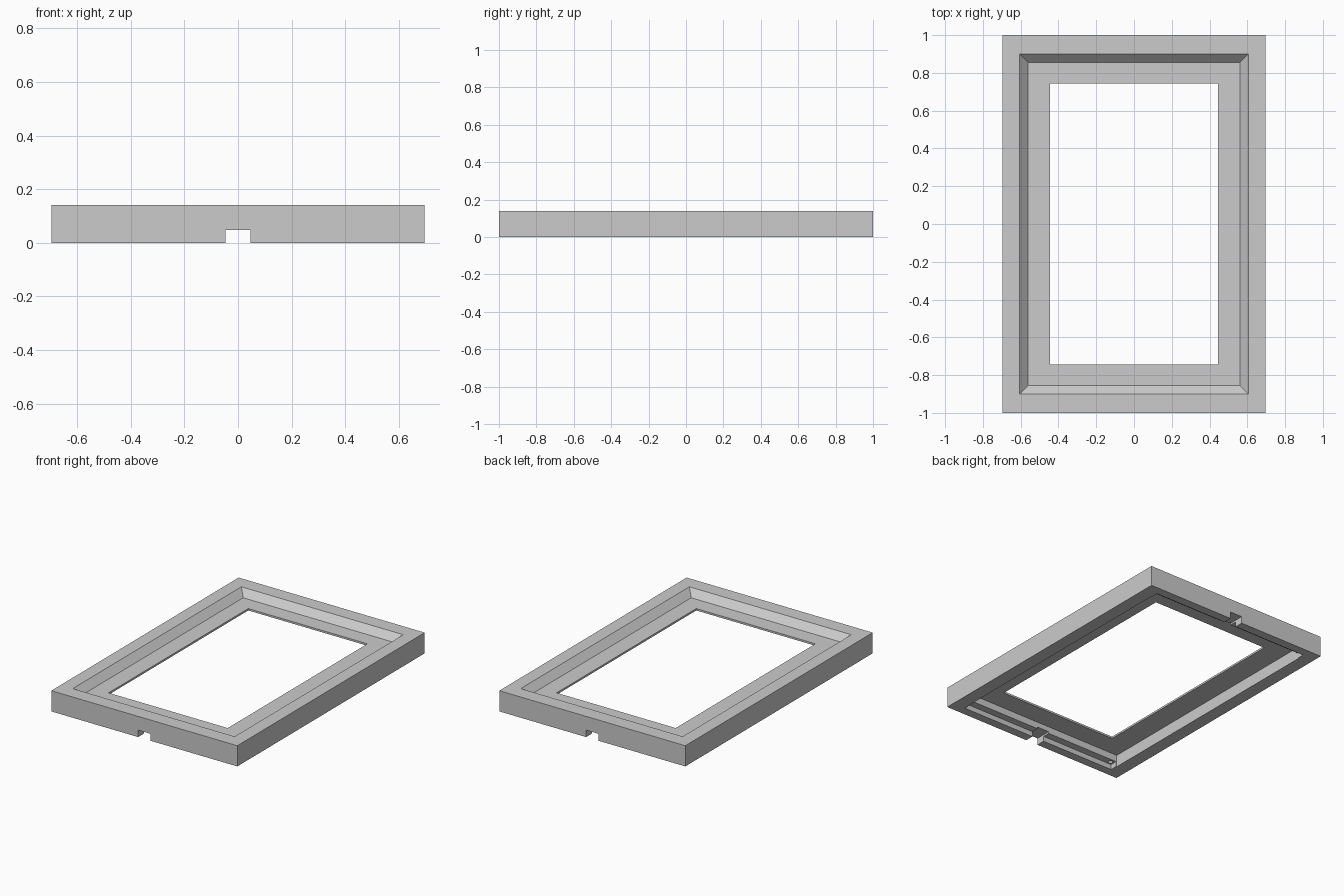
import bpy
import bmesh

cube = bpy.data.objects.get("Cube")
if cube:
    bpy.data.objects.remove(cube, do_unlink=True)

grey = bpy.data.materials.new("plain grey")
grey.use_nodes = True
colour = (0.6, 0.6, 0.6, 1)
grey.diffuse_color = colour
grey.node_tree.nodes["Principled BSDF"].inputs["Base Color"].default_value = colour


def make_object(name, bm):
    bmesh.ops.recalc_face_normals(bm, faces=bm.faces)
    mesh = bpy.data.meshes.new(name)
    bm.to_mesh(mesh)
    bm.free()
    mesh.materials.append(grey)
    obj = bpy.data.objects.new(name, mesh)
    bpy.context.collection.objects.link(obj)
    return obj


def cut(target, name, bm):
    cutter = make_object(name, bm)
    cutter.hide_render = True
    mod = target.modifiers.new(name, 'BOOLEAN')
    mod.operation = 'DIFFERENCE'
    mod.solver = 'EXACT'
    mod.object = cutter
    bpy.context.view_layer.objects.active = target
    bpy.ops.object.modifier_apply(modifier=name)
    bpy.data.objects.remove(cutter, do_unlink=True)


def box_cut(target, name, x, y, z):
    bm = bmesh.new()
    bmesh.ops.create_cube(bm, size=1)
    for v in bm.verts:
        for axis, (low, high) in enumerate((x, y, z)):
            v.co[axis] = high if v.co[axis] > 0 else low
    cut(target, name, bm)


# Frame section swept round the rectangle: half width, half length, height
profile = [
    (0.695, 1.0, 0), (0.695, 1.0, 0.14),          # outer wall
    (0.605, 0.9, 0.14), (0.56, 0.855, 0.095),     # bevel down to the lip
    (0.445, 0.745, 0.095), (0.445, 0.745, 0.082), # opening
    (0.605, 0.89, 0.082), (0.605, 0.89, 0),       # recess underneath
]
bm = bmesh.new()
rings = [[bm.verts.new((sx * hx, sy * hy, z))
          for sx, sy in ((1, 1), (-1, 1), (-1, -1), (1, -1))]
         for hx, hy, z in profile]
for i, ring in enumerate(rings):
    nxt = rings[(i + 1) % len(rings)]
    for k in range(4):
        j = (k + 1) % 4
        bm.faces.new((ring[k], ring[j], nxt[j], nxt[k]))
frame = make_object("frame", bm)

# Ledge slots, centre notches and blind corner holes at both ends
for s in (-1, 1):
    box_cut(frame, "ledge_slot", (-0.6, 0.6), sorted((s * 0.85, s * 0.94)), (-0.1, 0.035))
    box_cut(frame, "end_notch", (-0.046, 0.046), sorted((s * 0.85, s * 1.1)), (-0.1, 0.047))
    for x in (-0.575, 0.575):
        hole = bmesh.new()
        bmesh.ops.create_cone(hole, cap_ends=True, segments=16,
                              radius1=0.015, radius2=0.015, depth=0.06)
        bmesh.ops.translate(hole, verts=hole.verts, vec=(x, s * 0.917, 0.04))
        cut(frame, "corner_hole", hole)
